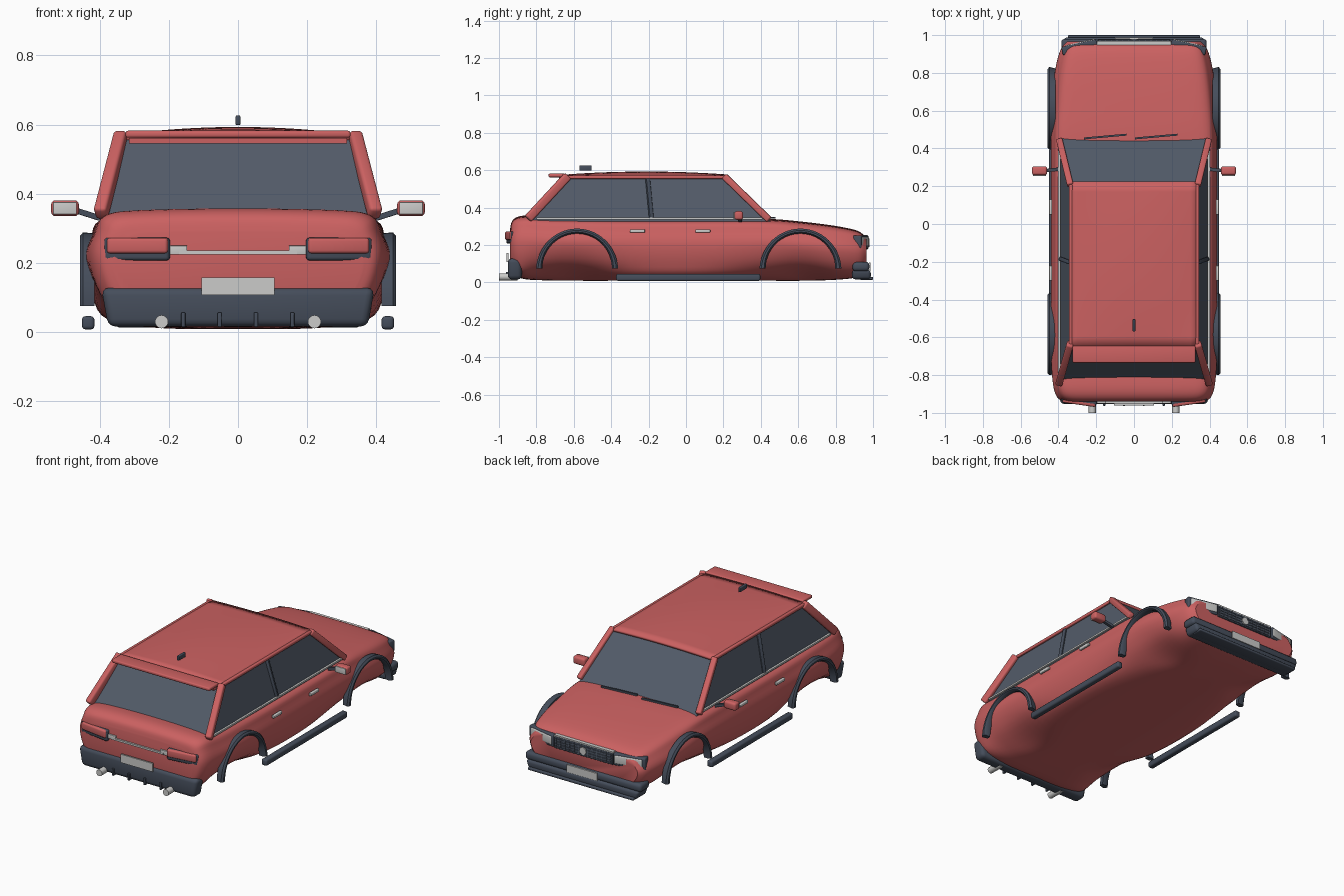
import bpy, bmesh, math
from mathutils import Vector, Matrix

if "Cube" in bpy.data.objects:
    bpy.data.objects.remove(bpy.data.objects["Cube"])


def material(name, rgb):
    m = bpy.data.materials.new(name)
    m.use_nodes = True
    m.diffuse_color = (*rgb, 1)
    m.node_tree.nodes["Principled BSDF"].inputs["Base Color"].default_value = (*rgb, 1)
    return m


RED = material("red paint", (.6, .12, .12))
TRIM = material("dark trim", (.06, .075, .105))
GLASS = material("tinted glass", (.085, .105, .14))
SILVER = material("silver", (.6, .6, .59))
SIDES = ((-1, "right"), (1, "left"))


def finish(name, bm, mat, smooth=True):
    bmesh.ops.recalc_face_normals(bm, faces=bm.faces)
    me = bpy.data.meshes.new(name)
    bm.to_mesh(me)
    bm.free()
    ob = bpy.data.objects.new(name, me)
    bpy.context.collection.objects.link(ob)
    me.materials.append(mat)
    if smooth:
        bpy.ops.object.select_all(action='DESELECT')
        ob.select_set(True)
        bpy.context.view_layer.objects.active = ob
        bpy.ops.object.shade_smooth_by_angle(angle=math.radians(40))
    return ob


def box(name, center, size, mat, bevel=0, rot=Matrix(), taper=1):
    """Bevelled box; taper narrows its underside."""
    bm = bmesh.new()
    bmesh.ops.create_cube(bm, size=1)
    for v in bm.verts:
        if v.co.z < 0:
            v.co.x *= taper
    bmesh.ops.transform(bm, matrix=Matrix.Translation(center) @ rot @ Matrix.Diagonal((*size, 1)), verts=bm.verts)
    if bevel:
        bmesh.ops.bevel(bm, geom=bm.edges[:], offset=bevel, segments=3, profile=.5, affect='EDGES')
    return finish(name, bm, mat)


def beam(name, a, b, w, d, mat, bevel=0):
    a, b = Vector(a), Vector(b)
    rot = (b - a).to_track_quat('Z', 'Y').to_matrix().to_4x4()
    return box(name, (a + b) / 2, (w, d, (b - a).length), mat, bevel, rot)


def cylinder(name, center, radius, depth, mat):
    bm = bmesh.new()
    bmesh.ops.create_cone(bm, cap_ends=True, segments=20, radius1=radius, radius2=radius, depth=depth,
                          matrix=Matrix.Translation(center) @ Matrix.Rotation(math.pi / 2, 4, 'X'))
    return finish(name, bm, mat)


def spline(pts, steps, closed=False):
    """Smooth curve through points of any dimension."""
    n, out = len(pts), []
    for i in range(n if closed else n - 1):
        p = [pts[(i + k) % n] if closed else pts[min(max(i + k, 0), n - 1)] for k in (-1, 0, 1, 2)]
        for s in range(steps):
            t = s / steps
            out.append([b + t / 2 * (c - a + t * (2 * a - 5 * b + 4 * c - d + t * (3 * (b - c) + d - a)))
                        for a, b, c, d in zip(*p)])
    return out if closed else out + [list(pts[-1])]


# Body shell: stations of y, bottom, top, low width, middle width, top width
stations = [(-.94, .08, .29, .3, .36, .3), (-.925, .05, .335, .33, .4, .35), (-.87, .02, .357, .34, .425, .38),
            (-.75, .012, .35, .28, .437, .39), (-.58, .01, .345, .25, .44, .395), (-.3, .01, .34, .36, .44, .4),
            (.1, .01, .34, .37, .44, .4), (.43, .01, .34, .31, .44, .4), (.62, .01, .325, .25, .437, .385),
            (.8, .015, .302, .31, .42, .365), (.92, .03, .275, .31, .39, .34), (.965, .07, .235, .28, .355, .31)]
bm = bmesh.new()
rings = []
for y, zb, zt, wb, wm, wt in spline(stations, 5):
    half = [(wb * .6, .005), (wb, .08), (wm * .7 + wb * .3, .28), (wm, .58), (wm * .6 + wt * .4, .8),
            (wt, .94), (wt * .75, .985)]
    loop = [(0, 0)] + half + [(0, 1)] + [(-x, f) for x, f in reversed(half)]
    rings.append([bm.verts.new((x, y, zb + f * (zt - zb))) for x, f in spline(loop, 4, True)])
for r, q in zip(rings, rings[1:]):
    for i in range(len(r)):
        j = (i + 1) % len(r)
        bm.faces.new((r[i], r[j], q[j], q[i]))
bm.faces.new(rings[0])
bm.faces.new(rings[-1])
finish("body_shell", bm, RED)

# Glasshouse
bm = bmesh.new()
low = [bm.verts.new((x, y, .325)) for x, y in ((-.39, -.835), (.39, -.835), (.39, .455), (-.39, .455))]
top = [bm.verts.new((x, y, .565)) for x, y in ((-.33, -.64), (.33, -.64), (.33, .215), (-.33, .215))]
bm.faces.new(top)
for i in range(4):
    j = (i + 1) % 4
    bm.faces.new((low[i], low[j], top[j], top[i]))
finish("windows", bm, GLASS, False)

# Crowned roof panel
bm = bmesh.new()
bmesh.ops.create_grid(bm, x_segments=16, y_segments=16, size=1)
for v in bm.verts:
    u, w = v.co.x, v.co.y
    v.co = (u * .342, -.212 + w * .437, .57 + .023 * (1 - u * u) * (1 - .7 * w * w))
roof = finish("roof", bm, RED)
mod = roof.modifiers.new("thickness", 'SOLIDIFY')
mod.thickness = .016
mod.offset = -1

# Rear spoiler and roof fin
box("roof_spoiler", (0, -.69, .572), (.65, .09, .02), RED, .007)
box("spoiler_underside", (0, -.665, .553), (.63, .03, .016), RED)
box("roof_fin", (0, -.537, .612), (.014, .066, .028), TRIM, .004)

for s, side in SIDES:
    # Pillars, rails and belt strips
    beam(side + "_front_pillar", (s * .395, .445, .335), (s * .337, .205, .568), .034, .034, RED, .008)
    beam(side + "_rear_pillar", (s * .397, -.845, .34), (s * .337, -.632, .57), .038, .045, RED, .01)
    beam(side + "_roof_rail", (s * .335, -.64, .563), (s * .335, .21, .563), .02, .018, RED, .005)
    beam(side + "_middle_pillar", (s * .388, -.185, .34), (s * .335, -.205, .555), .022, .02, TRIM, .004)
    beam(side + "_belt_strip", (s * .396, -.8, .341), (s * .396, .41, .341), .012, .01, SILVER)
    # Mirrors
    box(side + "_mirror", (s * .5, .282, .358), (.08, .046, .046), RED, .012)
    box(side + "_mirror_glass", (s * .5, .257, .358), (.068, .006, .036), SILVER, .002)
    beam(side + "_mirror_arm", (s * .4, .29, .33), (s * .47, .282, .352), .018, .016, TRIM)
    # Door handles and sill
    for y, label in ((.09, "front"), (-.26, "rear")):
        box(f"{side}_{label}_door_handle", (s * .441, y, .275), (.016, .08, .018), SILVER, .004)
    box(side + "_sill", (s * .433, .012, .027), (.036, .77, .038), TRIM, .01)
    # Wheel arch trims
    for yc, label in ((-.582, "rear"), (.612, "front")):
        bm = bmesh.new()
        last = None
        for k in range(29):
            a = math.pi * k / 28
            c, h = math.cos(a), math.sin(a)
            flare = .006 * (1 - h) ** 2
            ring = [bm.verts.new((s * x, yc + r * c, .075 + r * h)) for x, r in
                    ((.415, .188), (.446, .186), (.457, .194), (.457, .203 + flare), (.448, .213 + flare), (.415, .211))]
            if last:
                for i in range(6):
                    j = (i + 1) % 6
                    bm.faces.new((last[i], last[j], ring[j], ring[i]))
            else:
                bm.faces.new(ring)
            last = ring
        bm.faces.new(last)
        finish(f"{side}_{label}_arch_trim", bm, TRIM)
    # Tail lamps
    yaw = Matrix.Rotation(s * .14, 4, 'Z')
    box(side + "_tail_lamp_frame", (s * .29, -.924, .24), (.19, .05, .066), TRIM, .01, yaw)
    box(side + "_tail_lamp", (s * .289, -.934, .25), (.178, .046, .045), RED, .009, yaw)
    box(side + "_tail_lamp_end", (s * .172, -.938, .237), (.05, .024, .026), SILVER, .002)
    # Headlamps
    yaw = Matrix.Rotation(-s * .22, 4, 'Z')
    box(side + "_headlamp_frame", (s * .288, .935, .216), (.19, .045, .072), TRIM, .008, yaw)
    box(side + "_headlamp", (s * .284, .942, .218), (.165, .042, .05), SILVER, .006, yaw)
    # Exhaust and wiper
    cylinder(side + "_exhaust", (s * .221, -.95, .03), .019, .1, SILVER)
    x0 = -.265 if s < 0 else .005
    beam(side + "_wiper", (x0, .453, .346), (x0 + .225, .473, .346), .01, .01, TRIM)

# Rear bumper, fins, plate and chrome strip
box("rear_bumper", (0, -.915, .072), (.79, .075, .112), TRIM, .022, taper=.95)
for i in range(4):
    box(f"rear_fin_{i + 1}", (-.158 + .105 * i, -.95, .036), (.012, .025, .042), TRIM, .003)
box("rear_plate", (0, -.955, .133), (.212, .01, .05), SILVER)
box("tailgate_strip", (0, -.944, .23), (.34, .014, .011), SILVER)

# Front bumper, lip and plate
box("front_bumper_upper", (0, .935, .085), (.77, .09, .05), TRIM, .018)
box("front_bumper_lower", (0, .938, .042), (.75, .1, .05), TRIM, .016, taper=.96)
box("front_lip", (0, .965, .022), (.7, .07, .016), TRIM, .005)
box("front_plate", (0, .983, .085), (.2, .008, .045), SILVER)

# Grille
box("grille", (0, .955, .212), (.39, .035, .07), TRIM, .004)
box("grille_top_strip", (0, .955, .25), (.39, .03, .01), SILVER)
for i in range(4):
    box(f"grille_bar_{i + 1}", (0, .973, .187 + .016 * i), (.38, .006, .004), GLASS)
for i in range(13):
    box(f"grille_slat_{i + 1}", (-.18 + .03 * i, .973, .211), (.004, .006, .06), GLASS)
cylinder("grille_disc", (0, .976, .212), .022, .008, SILVER)
